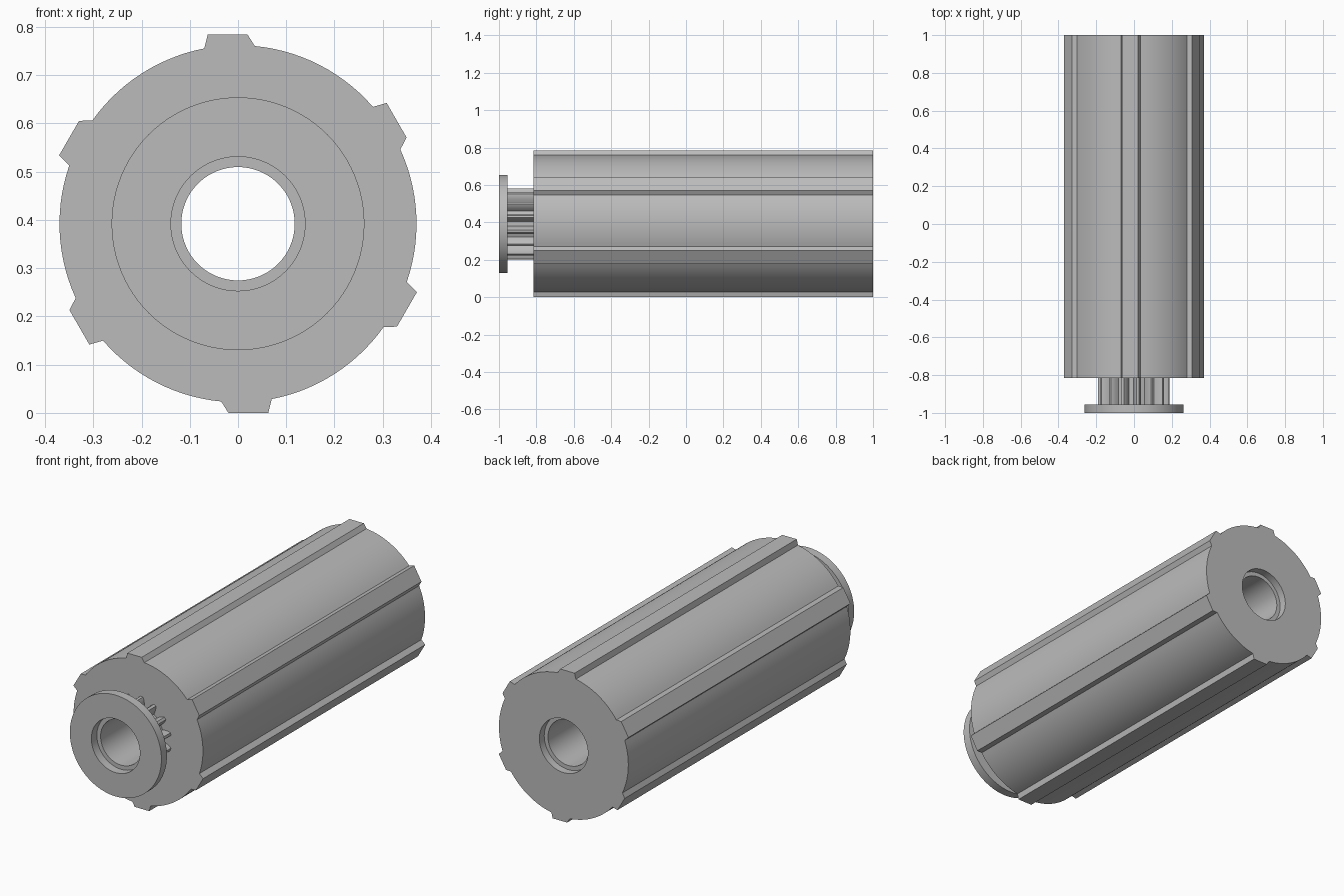
import bpy, bmesh, math

cube = bpy.data.objects.get("Cube")
if cube:
    bpy.data.objects.remove(cube, do_unlink=True)

AXIS_Z = 0.392
BORE, RECESS = 0.1175, 0.139

grey = bpy.data.materials.new("plain grey")
grey.use_nodes = True
colour = (0.5, 0.5, 0.5, 1)
grey.diffuse_color = colour
grey.node_tree.nodes["Principled BSDF"].inputs["Base Color"].default_value = colour


def polar(radius, degrees):
    a = math.radians(degrees)
    return radius * math.cos(a), radius * math.sin(a)


def circle(radius, sides=96):
    return [polar(radius, 360 * i / sides) for i in range(sides)]


def hollow_bar(name, outline, front, back, bore):
    """Extrude an outline along y, with a stepped bore of (radius, y) rings."""
    bm = bmesh.new()

    def ring(points, y):
        verts = [bm.verts.new((x, y, z + AXIS_Z)) for x, z in points]
        edges = [bm.edges.new((v, verts[i - 1])) for i, v in enumerate(verts)]
        return verts, edges

    def wall(a, b):
        for i in range(len(a[0])):
            bm.faces.new((a[0][i - 1], a[0][i], b[0][i], b[0][i - 1]))

    outer = [ring(outline, y) for y in (front, back)]
    inner = [ring(circle(r), y) for r, y in bore]
    wall(*outer)
    for a, b in zip(inner, inner[1:]):
        wall(a, b)
    # End faces between the outline and the bore
    for i in (0, -1):
        bmesh.ops.triangle_fill(bm, edges=outer[i][1] + inner[i][1], use_beauty=True)
    bmesh.ops.recalc_face_normals(bm, faces=bm.faces[:])
    mesh = bpy.data.meshes.new(name)
    bm.to_mesh(mesh)
    bm.free()
    mesh.materials.append(grey)
    obj = bpy.data.objects.new(name, mesh)
    bpy.context.collection.objects.link(obj)
    bpy.ops.object.select_all(action="DESELECT")
    obj.select_set(True)
    bpy.context.view_layer.objects.active = obj
    bpy.ops.object.shade_smooth_by_angle(angle=math.radians(20))


# Roller body: round barrel with six flat-topped ribs
barrel = []
for k in range(6):
    turn = 60 * k
    barrel += [polar(0.37, 84.6 + turn), polar(0.3925, 87.1 + turn),
               polar(0.397, 99.1 + turn)]
    barrel += [polar(0.37, 100.9 + turn + 43.7 * i / 14) for i in range(14)]
hollow_bar("roller_body", barrel, -0.815, 1,
           [(BORE, -0.815), (BORE, 0.96), (RECESS, 0.96), (RECESS, 1)])

# Drive gear: tapered teeth with rounded flanks
TEETH = 15
gear = []
for k in range(TEETH):
    mid = 180 + 360 * k / TEETH
    for r, offset in ((0.147, -7.5), (0.165, -6), (0.18, -4), (0.19, -2),
                      (0.19, 2), (0.18, 4), (0.165, 6), (0.147, 7.5)):
        gear.append(polar(r, mid + offset))
hollow_bar("drive_gear", gear, -0.955, -0.815, [(BORE, -0.955), (BORE, -0.815)])

# End flange
hollow_bar("end_flange", circle(0.262), -1, -0.955, [(RECESS, -1), (RECESS, -0.955)])
